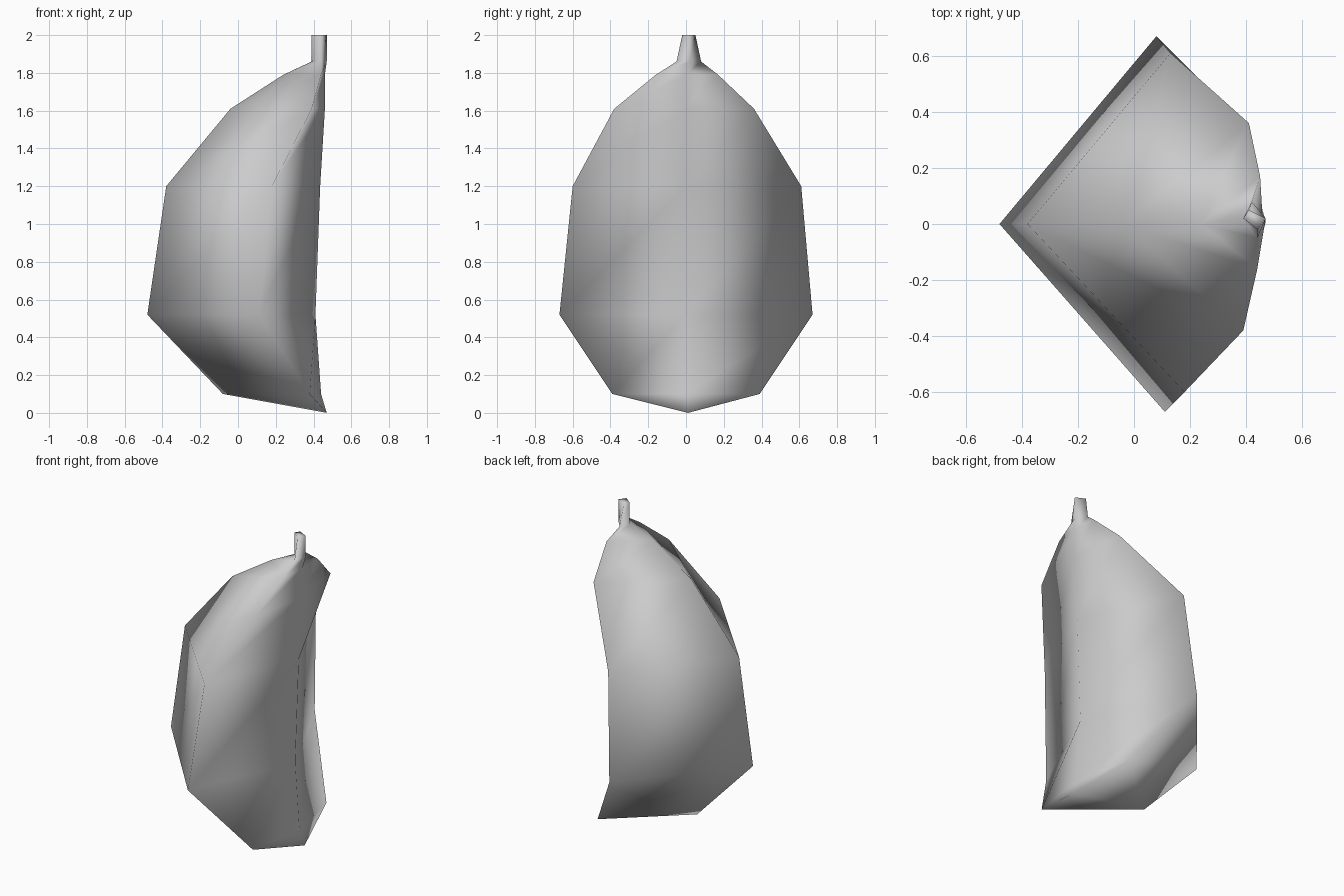
import bpy
import bmesh

cube = bpy.data.objects.get("Cube")
if cube:
    bpy.data.objects.remove(cube, do_unlink=True)

# One plain grey material
grey = bpy.data.materials.new("plain grey")
grey.use_nodes = True
colour = (0.6, 0.6, 0.6, 1)
grey.diffuse_color = colour
grey.node_tree.nodes["Principled BSDF"].inputs["Base Color"].default_value = colour

# Cross-sections: height, outer ridge x, front corner (x, y), inner ridge x, back corner (x, y)
SECTIONS = [
    (0.10, -0.08, (0.38, -0.39), 0.44, (0.36, 0.39)),
    (0.52, -0.48, (0.11, -0.67), 0.41, (0.08, 0.67)),
    (1.20, -0.38, (0.18, -0.60), 0.435, (0.13, 0.61)),
    (1.61, -0.04, (0.39, -0.38), 0.46, (0.41, 0.36)),
    (1.79, 0.24, (0.44, -0.16), 0.46, (0.45, 0.17)),
    (1.86, 0.39, (0.44, -0.05), 0.47, (0.42, 0.08)),   # stem base
    (2.00, 0.39, (0.44, -0.02), 0.47, (0.41, 0.05)),   # stem top
]
TIP = (0.47, 0.01, 0)


def add_ring(bm, z, outer, front, inner, back):
    """Four-cornered cross-section; the ridges lean to y = 0.02 at the stem."""
    y = 0.02 if z > 1.8 else 0
    corners = ((outer, y), front, (inner, y), back)
    return [bm.verts.new((px, py, z)) for px, py in corners]


# Segment body and stem, skinned from bottom to top
bm = bmesh.new()
rings = [add_ring(bm, *section) for section in SECTIONS]
for low, high in zip(rings, rings[1:]):
    for j in range(4):
        k = (j + 1) % 4
        bm.faces.new((low[j], low[k], high[k]))
        bm.faces.new((low[j], high[k], high[j]))

# Pointed bottom and stem cap
tip = bm.verts.new(TIP)
for j in range(4):
    bm.faces.new((rings[0][(j + 1) % 4], rings[0][j], tip))
bm.faces.new(rings[-1])
bmesh.ops.recalc_face_normals(bm, faces=bm.faces)
for face in bm.faces:
    face.smooth = True

mesh = bpy.data.meshes.new("fruit_segment")
bm.to_mesh(mesh)
bm.free()
mesh.materials.append(grey)
segment = bpy.data.objects.new("fruit_segment", mesh)
bpy.context.collection.objects.link(segment)
